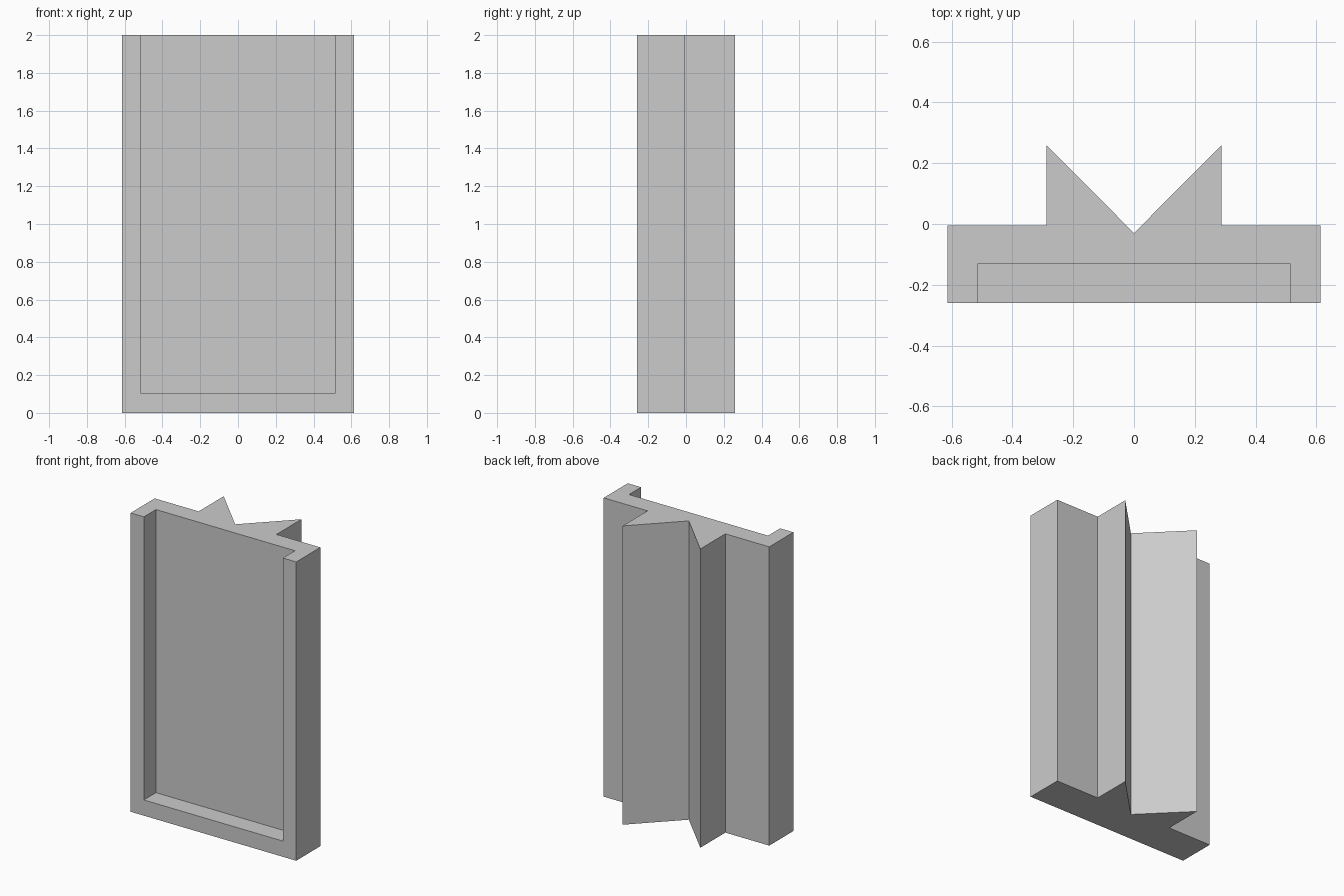
import bpy
import bmesh

default_cube = bpy.data.objects.get("Cube")
if default_cube:
    bpy.data.objects.remove(default_cube, do_unlink=True)

grey = bpy.data.materials.new("plain grey")
grey.use_nodes = True
color = (0.6, 0.6, 0.6, 1.0)
grey.diffuse_color = color
grey.node_tree.nodes["Principled BSDF"].inputs["Base Color"].default_value = color

HEIGHT = 2.0
HALF_WIDTH, HALF_DEPTH = 0.613, 0.26
BACK = -0.005          # rear face of the panel
FIN = 0.288            # outer side of each rear fin
VALLEY = -0.03         # bottom of the notch between the fins
POCKET_HALF, POCKET_BACK, SILL = 0.515, -0.132, 0.105


def extrude_profile(name, outline, bottom, top):
    """Upright prism from an outline in the xy plane."""
    bm = bmesh.new()
    base = bm.faces.new([bm.verts.new((x, y, bottom)) for x, y in outline])
    result = bmesh.ops.extrude_face_region(bm, geom=[base])
    raised = [v for v in result["geom"] if isinstance(v, bmesh.types.BMVert)]
    bmesh.ops.translate(bm, verts=raised, vec=(0, 0, top - bottom))
    bmesh.ops.recalc_face_normals(bm, faces=bm.faces)
    mesh = bpy.data.meshes.new(name)
    bm.to_mesh(mesh)
    bm.free()
    mesh.materials.append(grey)
    obj = bpy.data.objects.new(name, mesh)
    bpy.context.collection.objects.link(obj)
    return obj


# Panel with two pointed fins on its back, mirrored about the centre
right_half = [(HALF_WIDTH, -HALF_DEPTH), (HALF_WIDTH, BACK), (FIN, BACK), (FIN, HALF_DEPTH)]
left_half = [(-x, y) for x, y in reversed(right_half)]
panel = extrude_profile("finned_panel", right_half + [(0, VALLEY)] + left_half, 0, HEIGHT)

# Front recess, open at the top and leaving a sill at the bottom
recess = [(-POCKET_HALF, -0.5), (POCKET_HALF, -0.5),
          (POCKET_HALF, POCKET_BACK), (-POCKET_HALF, POCKET_BACK)]
cutter = extrude_profile("recess_cutter", recess, SILL, HEIGHT + 0.5)
cutter.hide_render = True

cut = panel.modifiers.new("front recess", "BOOLEAN")
cut.operation = "DIFFERENCE"
cut.solver = "EXACT"
cut.object = cutter
bpy.context.view_layer.objects.active = panel
bpy.ops.object.modifier_apply(modifier=cut.name)
bpy.data.objects.remove(cutter, do_unlink=True)
